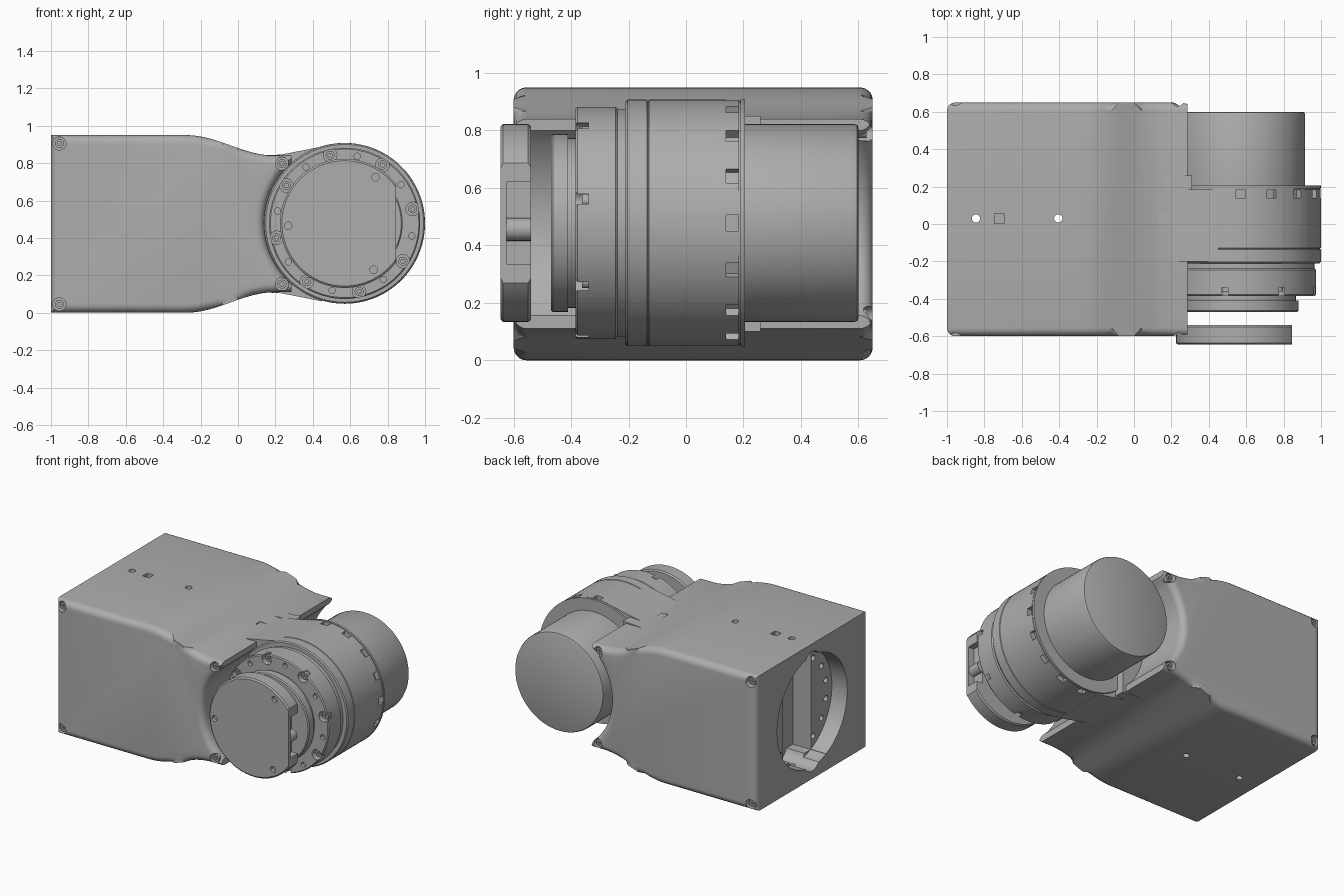
import bpy, bmesh, math
from mathutils import Matrix, Vector

if "Cube" in bpy.data.objects:
    bpy.data.objects.remove(bpy.data.objects["Cube"])

CX, CZ, MID = 0.57, 0.478, 0.475   # motor axis and body mid height
grey = bpy.data.materials.new("grey_metal")
grey.use_nodes = True
tone = (0.42, 0.42, 0.42, 1)
grey.diffuse_color = tone
grey.node_tree.nodes["Principled BSDF"].inputs["Base Color"].default_value = tone


def finish(bm, name):
    bmesh.ops.recalc_face_normals(bm, faces=bm.faces)
    mesh = bpy.data.meshes.new(name)
    bm.to_mesh(mesh)
    bm.free()
    mesh.materials.append(grey)
    ob = bpy.data.objects.new(name, mesh)
    bpy.context.collection.objects.link(ob)
    return ob


def lathe(name, profile, x=CX, z=CZ, segs=96):
    """Solid of revolution about an axis along y; profile holds (y, radius)."""
    bm = bmesh.new()
    rings = [[bm.verts.new((x + r * math.cos(math.tau * i / segs), y,
                            z + r * math.sin(math.tau * i / segs)))
              for i in range(segs)] for y, r in profile]
    for a, b in zip(rings, rings[1:]):
        for i in range(segs):
            j = (i + 1) % segs
            bm.faces.new((a[i], a[j], b[j], b[i]))
    bm.faces.new(rings[0])
    bm.faces.new(rings[-1])
    return finish(bm, name)


def rod(name, y0, y1, r, x=CX, z=CZ, segs=24):
    return lathe(name, [(y0, r), (y1, r)], x, z, segs)


def axis_rod(name, centre, length, r, axis, segs=24):
    bm = bmesh.new()
    turn = Vector((0, 0, 1)).rotation_difference(Vector(axis)).to_matrix().to_4x4()
    bmesh.ops.create_cone(bm, cap_ends=True, segments=segs, radius1=r, radius2=r,
                          depth=length, matrix=Matrix.Translation(centre) @ turn)
    return finish(bm, name)


def box(name, lo, hi, turn=None):
    bm = bmesh.new()
    lo, hi = Vector(lo), Vector(hi)
    m = Matrix.Translation((lo + hi) / 2) @ Matrix.Diagonal((*(hi - lo), 1))
    bmesh.ops.create_cube(bm, size=1, matrix=(turn or Matrix()) @ m)
    return finish(bm, name)


def prism(name, points, y0, y1, round_edge=0):
    """Extrude an xz outline along y, rounding the front and back rims."""
    bm = bmesh.new()
    face = bm.faces.new([bm.verts.new((x, y0, z)) for x, z in points])
    ext = bmesh.ops.extrude_face_region(bm, geom=[face])
    for v in ext["geom"]:
        if isinstance(v, bmesh.types.BMVert):
            v.co.y = y1
    if round_edge:
        rim = [e for e in bm.edges
               if abs(e.verts[0].co.y - e.verts[1].co.y) < 1e-5]
        bmesh.ops.bevel(bm, geom=rim, offset=round_edge, segments=5,
                        profile=0.5, affect="EDGES", clamp_overlap=False)
    return finish(bm, name)


def cut(target, cutters):
    for c in cutters:
        m = target.modifiers.new("cut", "BOOLEAN")
        m.operation, m.solver, m.object = "DIFFERENCE", "EXACT", c
        bpy.context.view_layer.objects.active = target
        bpy.ops.object.modifier_apply(modifier=m.name)
        bpy.data.objects.remove(c)


def polar(r, degrees):
    a = math.radians(degrees)
    return CX + r * math.cos(a), CZ + r * math.sin(a)


def screw(name, x, z, y, out):
    """Socket head screw; its head ends at y and faces the out direction."""
    head = rod(name, y, y - out * 0.03, 0.024, x, z)
    cut(head, [rod("socket", y + out * 0.01, y - out * 0.015, 0.012, x, z, 6)])


# Body block with tapering shoulders
shoulder = []
for i in range(13):
    t = i / 12
    shoulder.append((-0.28 + 0.48 * t, 0.365 + 0.11 * (0.5 + 0.5 * math.cos(math.pi * t))))
half = [(-1, 0.475)] + shoulder + [(0.4, 0.365)]
outline = [(x, MID + h) for x, h in half] + [(x, MID - h) for x, h in reversed(half)]
body = prism("body", outline, -0.6, 0.65, 0.045)

# Round bay for the motor with flared mouths
R, F = 0.43, 0.045
flare = [(F * (1 - math.cos(math.radians(a))), F * (1 - math.sin(math.radians(a))))
         for a in range(0, 91, 15)]
bay = [(-0.7, R + F)] + [(-0.6 + d, R + f) for d, f in flare]
bay += [(0.65 - d, R + f) for d, f in reversed(flare)] + [(0.75, R + F)]
cut(body, [box("trim", (0.285, -1, -1), (1, 1, 2)), lathe("bay", bay)])

# Round socket, deep slot and bolt circle in the end face
cut(body, [axis_rod("socket", (-1, 0.025, MID), 0.24, 0.39, (1, 0, 0), 64),
           box("slot", (-1.1, -0.13, MID - 0.36), (-0.74, 0.18, MID + 0.36))])
ends = [axis_rod("slot_end", (-0.94, 0.025, MID + s * 0.33), 0.4, 0.09, (1, 0, 0))
        for s in (1, -1)]
cut(body, ends)
bolts = []
for i in range(16):
    a = math.tau * (i + 0.5) / 16
    y = 0.33 * math.cos(a)
    if abs(y) > 0.17:
        bolts.append(axis_rod("bolt_hole", (-0.87, 0.025 + y, MID + 0.33 * math.sin(a)),
                              0.08, 0.02, (1, 0, 0), 16))
cut(body, bolts)

# Pin holes and square pockets in the top
cut(body, [axis_rod("pin_hole", (x, 0.03, MID), 1.2, 0.022, (0, 0, 1))
           for x in (-0.845, -0.405)])
cut(body, [box("square", (x - 0.026, 0.004, z), (x + 0.026, 0.056, 1.1))
           for x, z in ((-0.72, 0.92), (0.16, 0.81))])

# Corner screws, front and back
corners = [(-0.955, 0.43), (0.235, 0.322)]
for x, h in corners:
    for s in (1, -1):
        for y, out in ((-0.6, -1), (0.65, 1)):
            cut(body, [rod("bore", y + out * 0.1, y - out * 0.05, 0.035, x, MID + s * h)])
            screw("corner_screw", x, MID + s * h, y - out * 0.022, out)

# Neck joining body and motor housing
top = [(0.1, 0.365), (0.2, 0.365), (0.33, 0.39), (0.45, 0.414)]
prism("neck", [(x, MID + h) for x, h in top] + [(x, MID - h) for x, h in reversed(top)],
      -0.2, 0.185)
prism("neck_step", [(x, MID + s * h) for s, x, h in
                    ((1, 0.1, 0.364), (1, 0.31, 0.375), (-1, 0.31, 0.375), (-1, 0.1, 0.364))],
      0.18, 0.26)

# Motor housing with notched rim
housing = lathe("motor_housing", [(-0.21, 0.422), (-0.203, 0.429), (-0.136, 0.429),
                                  (-0.134, 0.425), (-0.13, 0.425), (-0.128, 0.429),
                                  (0.185, 0.429), (0.185, 0.424), (0.19, 0.424),
                                  (0.19, 0.43), (0.205, 0.43)])
pivot = Matrix.Translation((CX, 0, CZ))
cut(housing, [box("notch", (0.395, 0.14, -0.027), (0.5, 0.183, 0.027),
                  pivot @ Matrix.Rotation(math.radians(22.5 * i), 4, "Y"))
              for i in range(16) if not 6 <= i <= 10])

# Rear motor cap
lathe("rear_cap", [(0.2, 0.345), (0.585, 0.345), (0.596, 0.341), (0.6, 0.332)])

# Front ring with recessed screws and pin holes
lathe("ring_spacer", [(-0.25, 0.395), (-0.2, 0.395)])
ring = lathe("front_ring", [(-0.385, 0.397), (-0.378, 0.404), (-0.245, 0.404),
                            (-0.238, 0.397)])
for i in range(8):
    x, z = polar(0.372, 12 + 45 * i)
    px, pz = polar(0.365, 34.5 + 45 * i)
    cut(ring, [rod("bore", -0.42, -0.34, 0.036, x, z),
               rod("pin", -0.42, -0.36, 0.017, px, pz, 16)])
    screw("ring_screw", x, z, -0.362, -1)

# Output disk
lathe("output_disk", [(-0.47, 0.303), (-0.463, 0.31), (-0.41, 0.31), (-0.41, 0.295),
                      (-0.38, 0.295)])

# Front cover with one flat side, a side pocket and three holes
cover = lathe("front_cover", [(-0.645, 0.335), (-0.637, 0.345), (-0.55, 0.345),
                              (-0.54, 0.337)])
cut(cover, [box("flat", (0.845, -1, 0), (1.1, 0, 1)),
            box("pocket", (0.8, -0.625, 0.335), (1, -0.5, 0.62))])
cut(cover, [rod("hole", -0.7, -0.62, 0.02, x, z)
            for x, z in ((0.735, 0.725), (0.268, 0.465), (0.725, 0.23))])
rod("cover_pin", -0.625, -0.54, 0.04, 0.8, CZ - 0.022)

# Smooth shading with crisp edges
bpy.ops.object.select_all(action="DESELECT")
for ob in bpy.context.scene.objects:
    if ob.type == "MESH" and ob.data.materials and ob.data.materials[0] == grey:
        ob.select_set(True)
        bpy.context.view_layer.objects.active = ob
bpy.ops.object.shade_smooth_by_angle(angle=math.radians(30))
